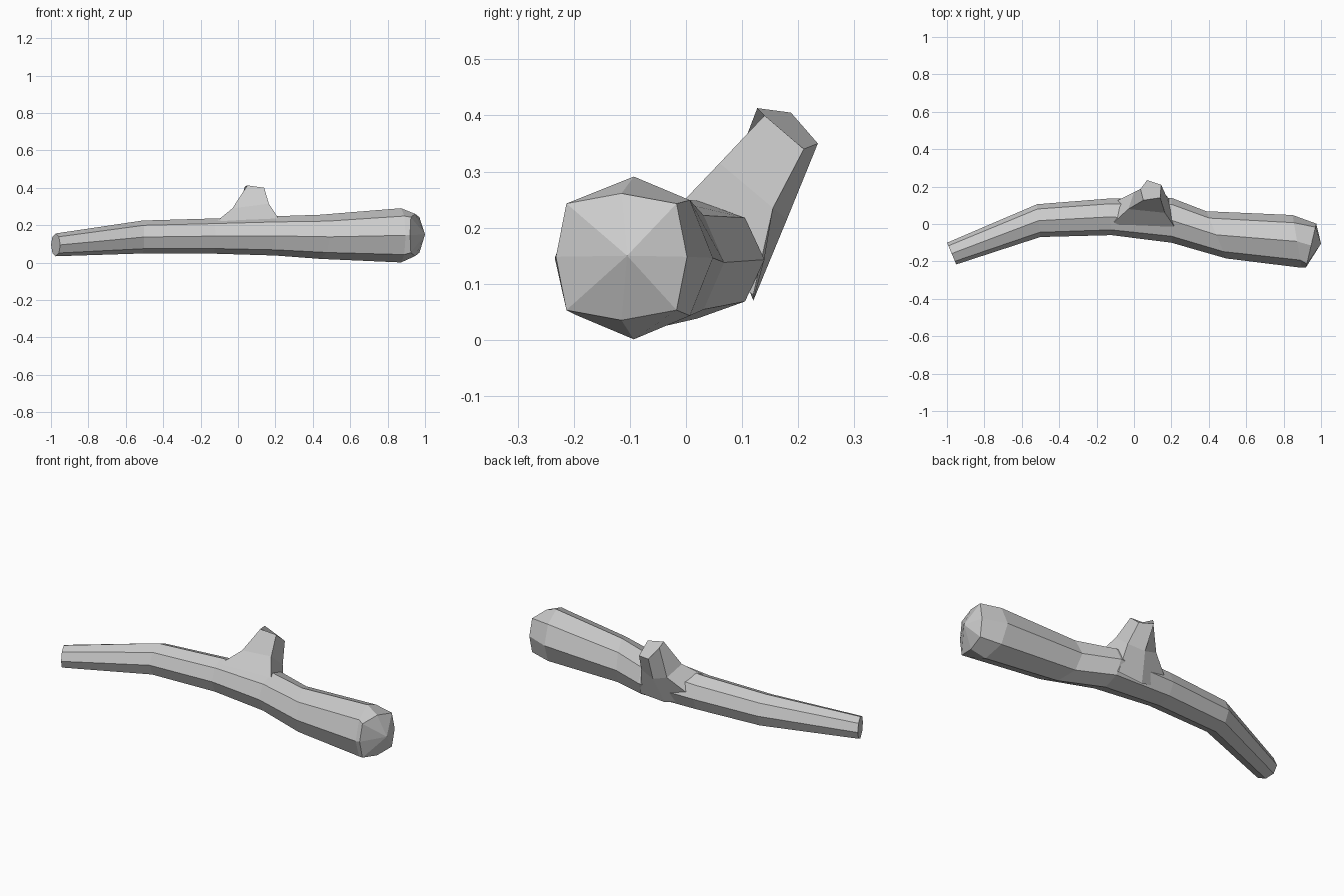
import bpy, bmesh
from math import sin, cos, pi
from mathutils import Vector

old = bpy.data.objects.get("Cube")
if old:
    bpy.data.objects.remove(old, do_unlink=True)

grey = bpy.data.materials.new("plain grey")
grey.use_nodes = True
grey.diffuse_color = (0.6, 0.6, 0.6, 1)
grey.node_tree.nodes["Principled BSDF"].inputs["Base Color"].default_value = grey.diffuse_color


def octagon(x, y, z, side, up, yaw, square=0.71):
    """Upright eight-sided section turned by yaw; square pushes the corners out."""
    points = []
    for i in range(8):
        a = i * pi / 4
        k = square / cos(pi / 4) if i % 2 else 1
        s = side * cos(a) * k
        points.append(Vector((x - s * sin(yaw), y + s * cos(yaw), z + up * sin(a) * k)))
    return points


def loft(name, sections, apex=None):
    """Skin a closed body through the sections, with an optional pointed end."""
    bm = bmesh.new()
    rings = [[bm.verts.new(p) for p in s] for s in sections]
    for a, b in zip(rings, rings[1:]):
        for i in range(len(a)):
            j = (i + 1) % len(a)
            bm.faces.new((a[i], a[j], b[j], b[i]))
    bm.faces.new(rings[0])
    last = rings[-1]
    if apex:
        tip = bm.verts.new(apex)
        for i in range(len(last)):
            bm.faces.new((last[i], last[(i + 1) % len(last)], tip))
    else:
        bm.faces.new(last)
    bmesh.ops.recalc_face_normals(bm, faces=bm.faces)
    mesh = bpy.data.meshes.new(name)
    bm.to_mesh(mesh)
    bm.free()
    mesh.materials.append(grey)
    obj = bpy.data.objects.new(name, mesh)
    bpy.context.collection.objects.link(obj)
    return obj


# Main limb, thin end to thick end
branch = loft("branch", [
    octagon(-.975, -.158, .095, .063, .061, .4),
    octagon(-.51, .018, .137, .088, .088, .1),
    octagon(-.13, .038, .142, .098, .094, .1),
    octagon(.2, .02, .143, .12, .105, 0),
    octagon(.44, -.058, .138, .137, .118, .4),
    octagon(.872, -.093, .146, .143, .145, .17),
    octagon(.947, -.115, .148, .12, .113, -.23, .84),
], apex=(1, -.105, .15))

# Broken side shoot: wide root, neck, blunt tip
stub = loft("stub", [
    [(-.14, -.02, .2), (.24, -.05, .2), (.2, .12, .08), (.05, .12, .07), (-.14, .1, .12)],
    [(-.03, .08, .29), (.165, .06, .315), (.17, .155, .235), (.08, .18, .215), (0, .17, .24)],
    [(.05, .127, .413), (.14, .14, .4), (.145, .21, .34), (.07, .235, .35), (.035, .187, .405)],
])

# Merge the shoot into the limb
union = branch.modifiers.new("join stub", "BOOLEAN")
union.operation = "UNION"
union.solver = "EXACT"
union.object = stub
bpy.context.view_layer.update()
graph = bpy.context.evaluated_depsgraph_get()
merged = bpy.data.meshes.new_from_object(branch.evaluated_get(graph))
branch.modifiers.clear()
branch.data = merged
bpy.data.objects.remove(stub, do_unlink=True)
